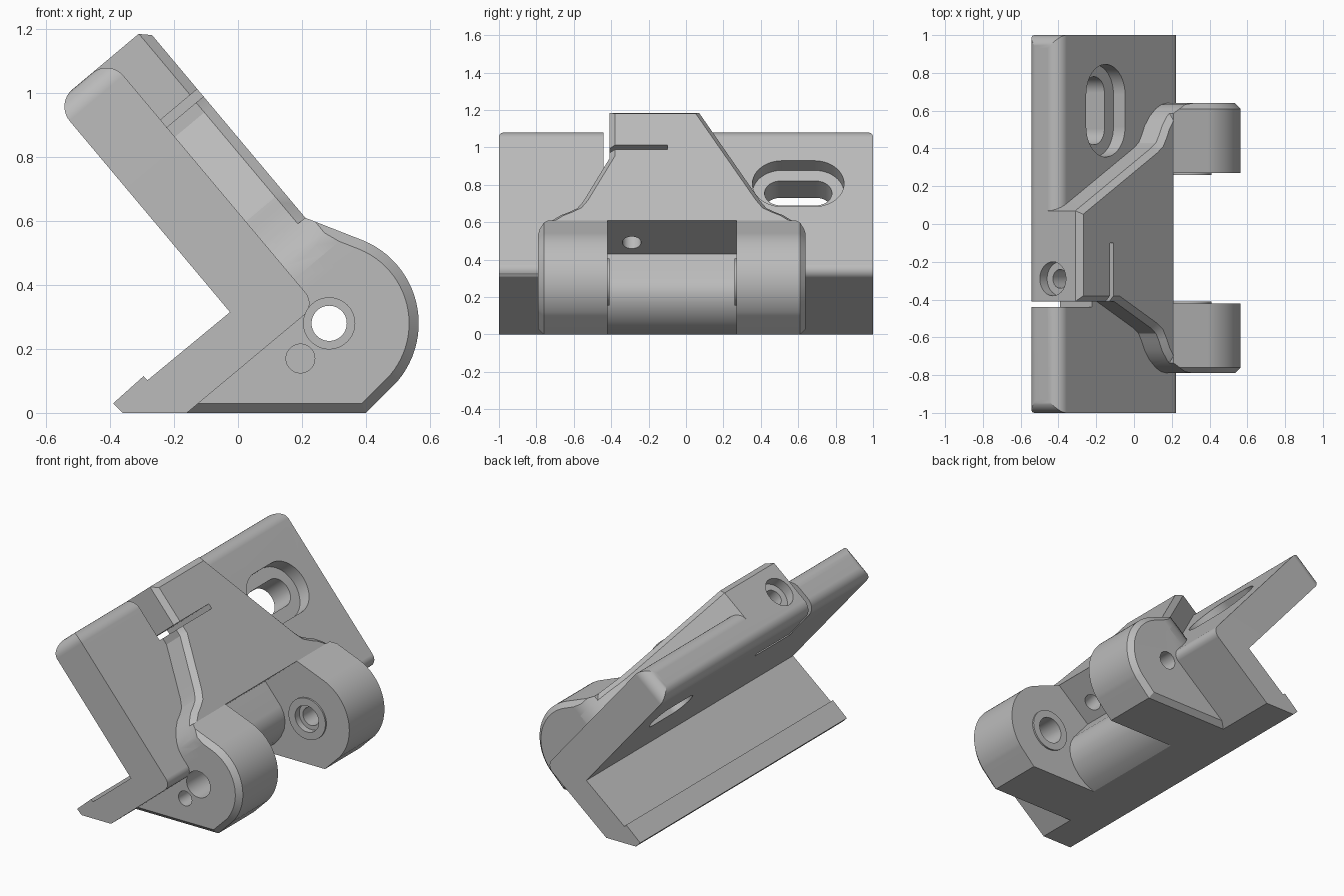
import bpy, bmesh
from math import sin, cos, radians
from mathutils import Matrix, Vector

cube = bpy.data.objects.get("Cube")
if cube:
    bpy.data.objects.remove(cube, do_unlink=True)

# Frames: the plate leans back 40 degrees; U runs up it, N points out of it
T = radians(40)
X, Y, Z = Vector((1, 0, 0)), Vector((0, 1, 0)), Vector((0, 0, 1))
U, N = Vector((-sin(T), 0, cos(T))), Vector((cos(T), 0, sin(T)))
ORIGIN = Vector((-0.025, 0, 0.315))


def frame(a, b, c, origin):
    m = Matrix((a, b, c)).transposed().to_4x4()
    m.translation = origin
    return m


SIDE = frame(X, Z, -Y, Vector())
FACE = frame(Y, U, N, ORIGIN)
ALONG = frame(N, Y, U, ORIGIN)


def p(u, n):
    v = ORIGIN + U * u + N * n
    return v.x, v.z


def arc(cx, cy, r, a0, a1, steps=24):
    angles = [radians(a0 + (a1 - a0) * i / steps) for i in range(steps + 1)]
    return [(cx + r * cos(a), cy + r * sin(a)) for a in angles]


def circle(cx, cy, r):
    return arc(cx, cy, r, 0, 360, 48)[:-1]


def slot(cx, cy, half, r):
    return arc(cx + half, cy, r, -90, 90) + arc(cx - half, cy, r, 90, 270)


def box(x0, x1, y0, y1):
    return [(x0, y0), (x1, y0), (x1, y1), (x0, y1)]


def prism(name, pts, lo, hi, space, chamfer=0, caps=()):
    """Extrude a profile; chamfer the rims of the listed caps."""
    bm = bmesh.new()
    base = bm.faces.new([bm.verts.new((a, b, lo)) for a, b in pts])
    out = bmesh.ops.extrude_face_region(bm, geom=[base], use_keep_orig=True)
    for v in out["geom"]:
        if isinstance(v, bmesh.types.BMVert):
            v.co.z = hi
    bmesh.ops.recalc_face_normals(bm, faces=bm.faces)
    if chamfer:
        rim = [e for e in bm.edges
               if any(all(abs(v.co.z - c) < 1e-5 for v in e.verts) for c in caps)]
        bmesh.ops.bevel(bm, geom=rim, offset=chamfer, segments=1, profile=0.5,
                        affect='EDGES', clamp_overlap=False)
    bm.transform(space)
    bmesh.ops.recalc_face_normals(bm, faces=bm.faces)
    mesh = bpy.data.meshes.new(name)
    bm.to_mesh(mesh)
    bm.free()
    ob = bpy.data.objects.new(name, mesh)
    bpy.context.collection.objects.link(ob)
    return ob


def side(name, pts, y0, y1, chamfer=0):
    return prism(name, pts, -y1, -y0, SIDE, chamfer, (-y0, -y1))


def activate(ob):
    bpy.ops.object.select_all(action='DESELECT')
    ob.select_set(True)
    bpy.context.view_layer.objects.active = ob


def combine(ob, other, operation):
    other.hide_render = True
    mod = ob.modifiers.new(operation, 'BOOLEAN')
    mod.operation, mod.solver, mod.object = operation, 'EXACT', other
    activate(ob)
    bpy.ops.object.modifier_apply(modifier=mod.name)
    bpy.data.objects.remove(other, do_unlink=True)


# Angle plate with a short lower leg
corner = [p(u, n) for n, u in arc(0.17, -0.106, 0.05, 0, -90, 8)]
bracket = side("mounting_bracket", [
    p(0, 0), p(0.85, 0), p(0.85, 0.22), *corner,
    (-0.16, 0), (-0.36, 0), (-0.39, 0.03), (-0.295, 0.115), (-0.283, 0.102)], -1, 1)

# Rounded upper corners of the plate
bm = bmesh.new()
bm.from_mesh(bracket.data)
ends = [e for e in bm.edges
        if all((v.co - ORIGIN).dot(U) > 0.84 and abs(v.co.y) > 0.99 for v in e.verts)]
bmesh.ops.bevel(bm, geom=ends, offset=0.07, segments=8, profile=0.5, affect='EDGES')
bm.to_mesh(bracket.data)
bm.free()

# Clamp body: tapered outline flaring down to the arms
MID = -0.075
flare = [(0.40, 0.23), (0.43, 0.185), (0.47, 0.16), (0.52, 0.135), (0.57, 0.095),
         (0.61, 0.045), (0.632, 0), (0.64, -0.05)]
mirrored = [(2 * MID - y, u) for y, u in flare]


def outline(bottom):
    return [(-0.41, 0.85), (0.07, 0.85), *flare, (0.64, bottom),
            (-0.79, bottom), *reversed(mirrored), (-0.41, 0.53)]


clamp = prism("clamp_body", outline(-0.1), 0.1, 0.37, FACE, 0.03, (0.37,))

# Hinge arms: rounded profile, trimmed by the flared outline
arms = side("hinge_arms", [
    (-0.16, 0), (0.40, 0), *arc(0.285, 0.28, 0.28, -40, 68), (0.21, 0.61),
    p(0.075, 0.1), p(-0.1, 0.1), p(-0.1, -0.3)], -0.79, 0.64, 0.03)
combine(arms, prism("trim", outline(-0.9), -0.7, 0.8, FACE), 'INTERSECT')
combine(bracket, clamp, 'UNION')
combine(bracket, arms, 'UNION')

# Gap between the arms
combine(bracket, side("gap", [
    p(0.075, 0.09), (0.10, 0.306), (0.122, 0.265), (0.13, 0.22), (0.124, 0.17),
    (0.1, 0.115), (0.06, 0.065), (0.01, 0.027), (-0.05, 0), (-0.08, -0.05),
    (0.8, -0.05), (0.8, 0.76), p(0.075, 0.6)], -0.42, 0.27), 'DIFFERENCE')

# Raised rings around the pivot
for y0, y1 in ((-0.5, -0.41), (0.26, 0.35)):
    combine(bracket, side("pivot_ring", circle(0.285, 0.28, 0.125), y0, y1), 'UNION')

# Pivot and stop holes
for x, z, r, y0, y1 in ((0.285, 0.28, 0.08, -1, -0.3), (0.285, 0.28, 0.055, 0, 1),
                        (0.285, 0.28, 0.08, 0.1, 0.3), (0.195, 0.17, 0.045, -1, -0.6)):
    combine(bracket, side("pivot_hole", circle(x, z, r), y0, y1), 'DIFFERENCE')

# Main bore, counterbored mounting hole and slot, clamp slit
L_CUT = [(-0.44, 0.57), (-0.1, 0.57), (-0.1, 0.6), (-0.409, 0.6), (-0.409, 1), (-0.44, 1)]
for pts, lo in ((circle(MID, 0.465, 0.155), -0.1),
                (circle(-0.74, 0.457, 0.155), 0.14), (circle(-0.74, 0.457, 0.085), -0.1),
                (slot(0.6, 0.457, 0.085, 0.16), 0.14), (slot(0.6, 0.457, 0.095, 0.085), -0.1),
                (L_CUT, -0.1)):
    combine(bracket, prism("cut", pts, lo, 0.6, FACE), 'DIFFERENCE')

# Clamp screw hole running down the plate
for r, lo in ((0.05, 0.0), (0.09, 0.79)):
    combine(bracket, prism("screw_hole", circle(0.185, -0.29, r), lo, 1, ALONG), 'DIFFERENCE')

# Material and shading
gray = bpy.data.materials.new("plain_gray")
gray.use_nodes = True
color = (0.5, 0.5, 0.5, 1)
gray.diffuse_color = color
gray.node_tree.nodes["Principled BSDF"].inputs["Base Color"].default_value = color
bracket.data.materials.clear()
bracket.data.materials.append(gray)
activate(bracket)
bpy.ops.object.shade_smooth_by_angle(angle=radians(22))
weighted = bracket.modifiers.new("even_shading", 'WEIGHTED_NORMAL')
weighted.keep_sharp = True
